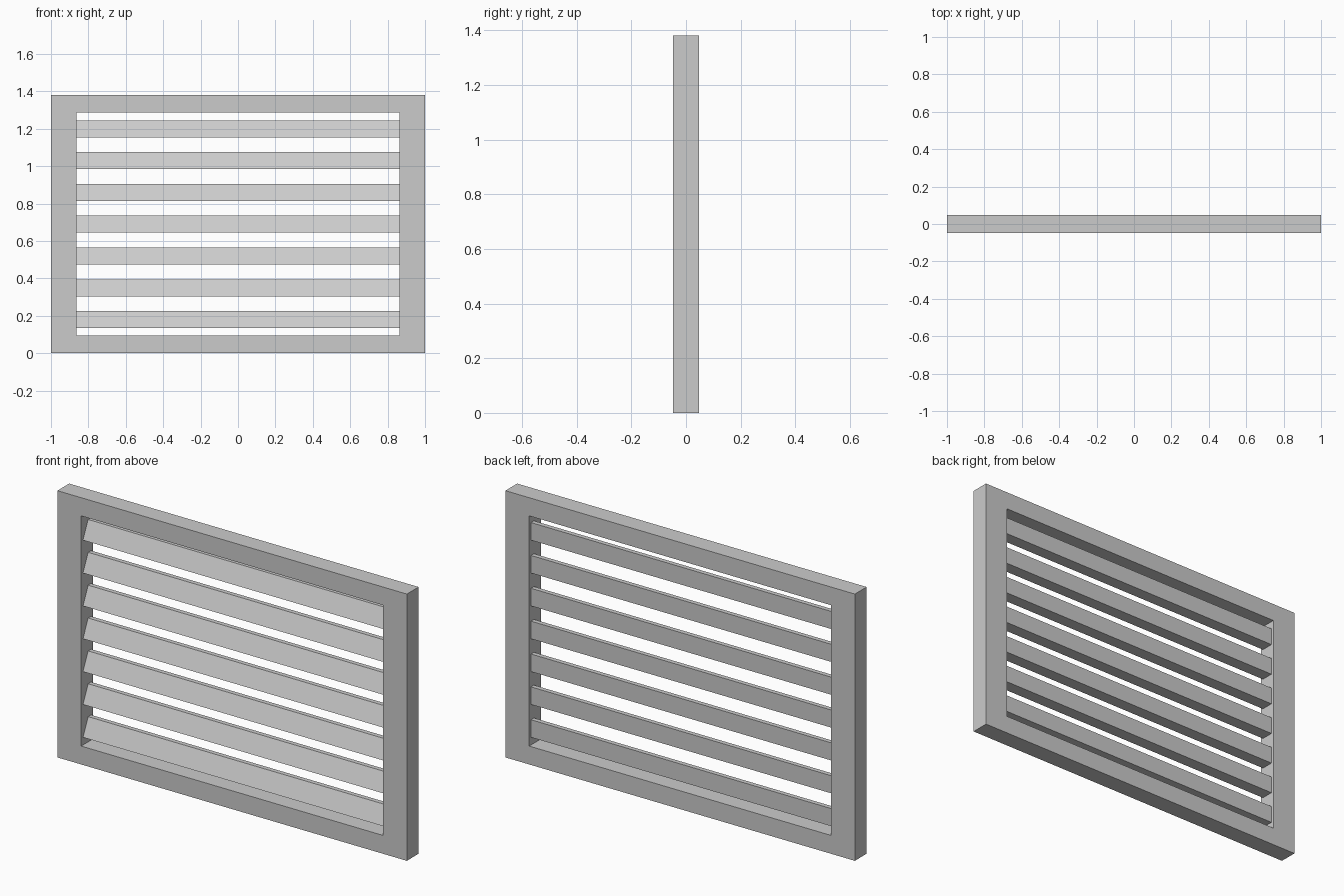
import bpy, bmesh

if "Cube" in bpy.data.objects:
    bpy.data.objects.remove(bpy.data.objects["Cube"])


def make_object(name, bm):
    bmesh.ops.recalc_face_normals(bm, faces=bm.faces[:])
    mesh = bpy.data.meshes.new(name)
    bm.to_mesh(mesh)
    bm.free()
    obj = bpy.data.objects.new(name, mesh)
    bpy.context.collection.objects.link(obj)
    return obj


HALF_W, HEIGHT, HALF_D = 1.0, 1.38, 0.048
IN_X, IN_Z0, IN_Z1 = 0.864, 0.095, 1.286

# Frame: one rectangular ring, with quads joining outer and inner loops
bm = bmesh.new()
outer = [(-HALF_W, 0), (HALF_W, 0), (HALF_W, HEIGHT), (-HALF_W, HEIGHT)]
inner = [(-IN_X, IN_Z0), (IN_X, IN_Z0), (IN_X, IN_Z1), (-IN_X, IN_Z1)]
loops = [[bm.verts.new((x, y, z)) for x, z in ring]
         for ring, y in ((outer, -HALF_D), (outer, HALF_D),
                         (inner, HALF_D), (inner, -HALF_D))]
for a, b in zip(loops, loops[1:] + loops[:1]):
    for i in range(4):
        j = (i + 1) % 4
        bm.faces.new((a[i], a[j], b[j], b[i]))
# Remove mitre lines so front and back are seamless
make_object("frame", bm)

# Slats: sloped front, upright back, flat top and bottom
SLAT_H, PITCH, MID = 0.091, 0.17, 0.69
profile = [(-0.033, -SLAT_H / 2), (0.033, -SLAT_H / 2),
           (0.033, SLAT_H / 2), (0.009, SLAT_H / 2)]
for n in range(7):
    zc = MID + (n - 3) * PITCH
    bm = bmesh.new()
    left = [bm.verts.new((-IN_X, y, zc + z)) for y, z in profile]
    right = [bm.verts.new((IN_X, y, zc + z)) for y, z in profile]
    bm.faces.new(left)
    bm.faces.new(right)
    for i in range(4):
        j = (i + 1) % 4
        bm.faces.new((left[i], left[j], right[j], right[i]))
    make_object(f"slat_{n + 1}", bm)
